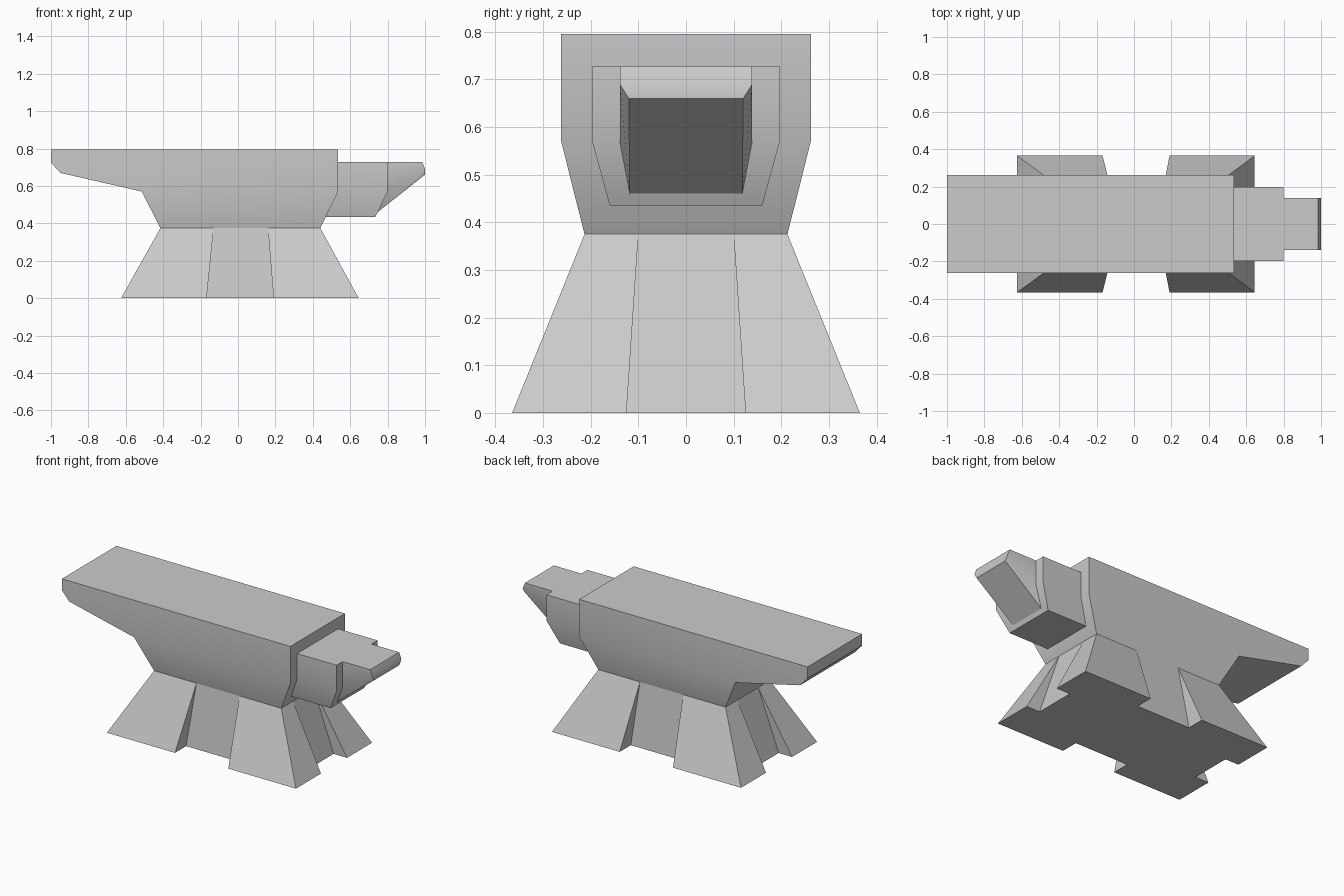
import bpy
import bmesh
import math

if "Cube" in bpy.data.objects:
    bpy.data.objects.remove(bpy.data.objects["Cube"])


def finish(name, bm):
    bmesh.ops.remove_doubles(bm, verts=bm.verts, dist=1e-5)
    bmesh.ops.recalc_face_normals(bm, faces=bm.faces)
    mesh = bpy.data.meshes.new(name)
    bm.to_mesh(mesh)
    bm.free()
    obj = bpy.data.objects.new(name, mesh)
    bpy.context.collection.objects.link(obj)
    bpy.ops.object.select_all(action='DESELECT')
    obj.select_set(True)
    bpy.context.view_layer.objects.active = obj
    bpy.ops.object.shade_smooth_by_angle(angle=math.radians(30))


def mirrored_solid(name, profile, sides):
    """Profile of (x, half width, z), mirrored in y; sides lists the flank faces."""
    bm = bmesh.new()
    front = [bm.verts.new((x, -y, z)) for x, y, z in profile]
    back = [bm.verts.new((x, y, z)) for x, y, z in profile]
    n = len(profile)
    for i in range(n):
        j = (i + 1) % n
        bm.faces.new((front[i], front[j], back[j], back[i]))
    for row in (front, back):
        for side in sides:
            bm.faces.new([row[i] for i in side])
    finish(name, bm)


# Main block with overhanging heel
W, B = 0.262, 0.213
mirrored_solid("anvil_body", [
    (-1, W, 0.795), (-1, W, 0.725), (-0.95, W, 0.67), (-0.515, W, 0.57),
    (-0.415, B, 0.375), (0.44, B, 0.375), (0.535, W, 0.57), (0.535, W, 0.795)],
    [(0, 1, 2, 3, 6, 7), (3, 4, 5, 6)])

# Stepped block in front of the face
mirrored_solid("step", [
    (0.46, 0.197, 0.727), (0.46, 0.197, 0.57), (0.46, 0.16, 0.435),
    (0.735, 0.16, 0.435), (0.80, 0.197, 0.57), (0.80, 0.197, 0.727)],
    [(0, 1, 4, 5), (1, 2, 3, 4)])

# Tapered horn
mirrored_solid("horn", [
    (0.80, 0.139, 0.727), (0.985, 0.139, 0.727), (1, 0.139, 0.69),
    (1, 0.12, 0.66), (0.747, 0.118, 0.46), (0.80, 0.139, 0.57)],
    [(0, 1, 2, 5), (2, 3, 4, 5)])

# Flared base: notches at the floor close up towards the waist
x0, x1, y1 = -0.625, 0.645, 0.365
t0, t1, ty = -0.415, 0.44, 0.213
in_y, in_x = 0.258, 0.09


def end_notch(x, tx, inner, s):
    return [((x, s * 0.125), (tx, s * 0.1)), ((inner, s * 0.125), (tx, s * 0.1)),
            ((inner, -s * 0.125), (tx, -s * 0.1)), ((x, -s * 0.125), (tx, -s * 0.1))]


def side_notch(s):
    a, b = (-0.168, -0.13), (0.19, 0.16)
    return [((q[0], s * y), (q[1], s * ty))
            for q, y in ((a, y1), (a, in_y), (b, in_y), (b, y1))]


ring = [((x0, -y1), (t0, -ty))] + side_notch(-1)
ring += [((x1, -y1), (t1, -ty))] + end_notch(x1, t1, x1 - in_x, -1)
ring += [((x1, y1), (t1, ty))] + side_notch(1)[::-1]
ring += [((x0, y1), (t0, ty))] + end_notch(x0, t0, x0 + in_x, 1)

bm = bmesh.new()
low = [bm.verts.new((*p, 0)) for p, _ in ring]
high = [bm.verts.new((*q, 0.375)) for _, q in ring]
for i in range(len(ring)):
    j = (i + 1) % len(ring)
    bm.faces.new((low[i], low[j], high[j], high[i]))
bm.faces.new(low)
bm.faces.new(high)
finish("base", bm)
